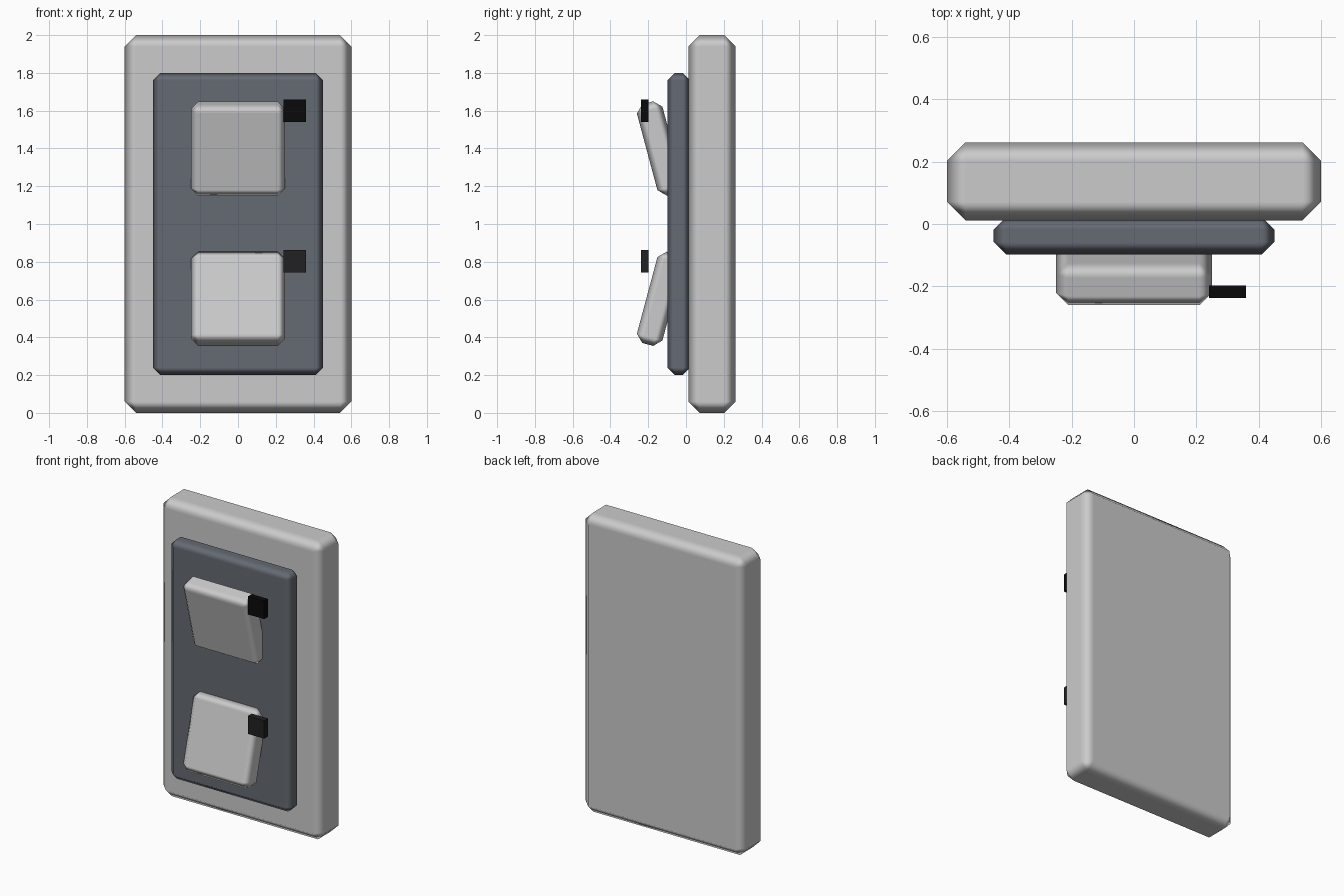
import bpy, math

if "Cube" in bpy.data.objects:
    bpy.data.objects.remove(bpy.data.objects["Cube"])


def material(name, rgb):
    m = bpy.data.materials.new(name)
    m.diffuse_color = (*rgb, 1)
    m.use_nodes = True
    m.node_tree.nodes["Principled BSDF"].inputs["Base Color"].default_value = m.diffuse_color
    return m


def box(name, loc, size, bevel=0, tilt=0, mat=None):
    bpy.ops.mesh.primitive_cube_add(size=1, location=loc)
    ob = bpy.context.object
    ob.name = name
    ob.scale = size
    bpy.ops.object.transform_apply(location=False, rotation=False, scale=True)
    ob.rotation_euler.x = math.radians(tilt)
    if bevel:
        # single chamfer with soft shading, flat faces kept flat
        mod = ob.modifiers.new("chamfer", 'BEVEL')
        mod.width = bevel
        mod.segments = 1
        mod.harden_normals = True
        bpy.ops.object.shade_smooth()
    if mat:
        ob.data.materials.append(mat)
    return ob


slate = material("slate", (0.13, 0.145, 0.17))
black = material("black", (0.003, 0.003, 0.003))
charcoal = material("charcoal", (0.015, 0.015, 0.015))

# Wall plate and dark inset panel
box("wall_plate", (0, 0.137, 1), (1.2, 0.25, 2), 0.06)
box("inset_panel", (0, -0.038, 1), (0.9, 0.12, 1.6), 0.04, mat=slate)

# Two rockers tilted opposite ways, each with a small indicator block
for tag, z, tilt, lamp_z, mat in (("upper", 1.4, 15, 1.6, black),
                                  ("lower", 0.604, -15, 0.802, charcoal)):
    box(tag + "_rocker", (0, -0.138, z), (0.5, 0.14, 0.5), 0.04, tilt)
    box(tag + "_indicator", (0.3, -0.218, lamp_z), (0.12, 0.04, 0.12), mat=mat)
